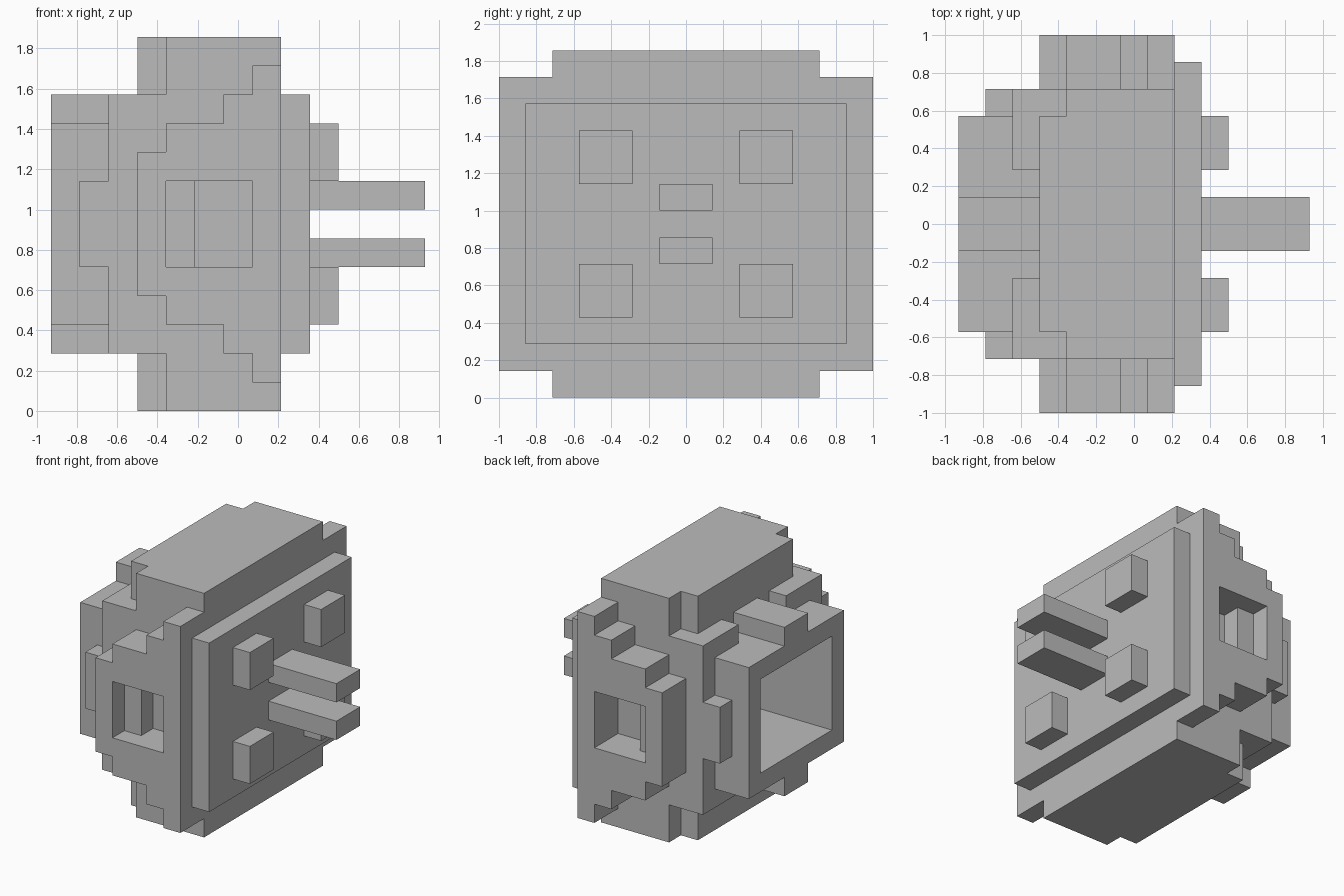
import bpy, bmesh
from mathutils import Vector

U = 1 / 7                       # size of one block
ORIGIN = Vector((-6.5, -7, 0))  # centres the block grid
DEPTH, HEIGHT = 14, 13          # block counts along y and z

cube = bpy.data.objects.get("Cube")
if cube:
    bpy.data.objects.remove(cube)

grey = bpy.data.materials.new("plain_grey")
grey.use_nodes = True
colour = (0.5, 0.5, 0.5, 1)
grey.diffuse_color = colour
grey.node_tree.nodes["Principled BSDF"].inputs["Base Color"].default_value = colour


def prism(name, outline, axis, lo, hi):
    """Extrude an outline (in the two other axes, in blocks) from lo to hi."""
    bm = bmesh.new()
    verts = []
    for a, b in outline:
        p = [a, b]
        p.insert(axis, lo)
        verts.append(bm.verts.new((Vector(p) + ORIGIN) * U))
    face = bm.faces.new(verts)
    step = Vector((0, 0, 0))
    step[axis] = (hi - lo) * U
    new = bmesh.ops.extrude_face_region(bm, geom=[face])["geom"]
    bmesh.ops.translate(bm, vec=step, verts=[v for v in new if isinstance(v, bmesh.types.BMVert)])
    bmesh.ops.recalc_face_normals(bm, faces=bm.faces)
    mesh = bpy.data.meshes.new(name)
    bm.to_mesh(mesh)
    bm.free()
    mesh.materials.append(grey)
    ob = bpy.data.objects.new(name, mesh)
    bpy.context.collection.objects.link(ob)
    return ob


def box(name, x, y, z):
    return prism(name, [(x[0], y[0]), (x[1], y[0]), (x[1], y[1]), (x[0], y[1])], 2, *z)


def cut(ob, x, y, z):
    """Carve a box out of an object and discard the cutter."""
    cutter = box("cutter", x, y, z)
    cutter.hide_render = True
    mod = ob.modifiers.new("cut", "BOOLEAN")
    mod.operation, mod.solver, mod.object = "DIFFERENCE", "EXACT", cutter
    graph = bpy.context.evaluated_depsgraph_get()
    result = bpy.data.meshes.new_from_object(ob.evaluated_get(graph))
    ob.modifiers.clear()
    ob.data = result
    bpy.data.objects.remove(cutter)


def span(lo, hi, flip, size):
    """A range of blocks, mirrored across the model when flip is set."""
    return (size - hi, size - lo) if flip else (lo, hi)


def carve_cavity(ob):
    cut(ob, (-1, 7), (4, 10), (4, 9))


# Main body with two notched vertical edges
carve_cavity(prism("body", [(3, 3), (4, 3), (4, 2), (8, 2), (8, 12), (4, 12), (4, 11), (3, 11)],
                   2, 0, HEIGHT))

# Open socket frame with a tab above and below
carve_cavity(box("socket_frame", (0, 3), (3, 11), (3, 10)))
for flip, end in ((False, "lower"), (True, "upper")):
    box(end + "_socket_tab", (0, 3), (6, 8), span(2, 3, flip, HEIGHT))

# Stepped side panels, corner brackets and latches, front and back
lower = [(8, 1), (7, 1), (7, 2), (6, 2), (6, 3), (4, 3), (4, 4), (3, 4)]
outline = lower + [(x, HEIGHT - z) for x, z in reversed(lower)]
for flip, side in ((False, "front"), (True, "back")):
    panel = prism(side + "_side_panel", outline, 1, *span(0, 2, flip, DEPTH))
    cut(panel, (4, 7), span(-1, 1, flip, DEPTH), (5, 8))
    cut(panel, (5, 7), span(-1, 3, flip, DEPTH), (5, 8))
    carve_cavity(box(side + "_corner_bracket", (2, 4), span(2, 5, flip, DEPTH), (2, 11)))
    box(side + "_latch", (1, 2), span(2, 3, flip, DEPTH), (5, 8))

# Mounting plate with four pegs and two prongs
box("mounting_plate", (8, 9), (1, 13), (2, 11))
for up, end in ((False, "lower"), (True, "upper")):
    box(end + "_prong", (9, 13), (6, 8), span(5, 6, up, HEIGHT))
    for flip, side in ((False, "front"), (True, "back")):
        box(f"{end}_{side}_peg", (9, 10), span(3, 5, flip, DEPTH), span(3, 5, up, HEIGHT))
